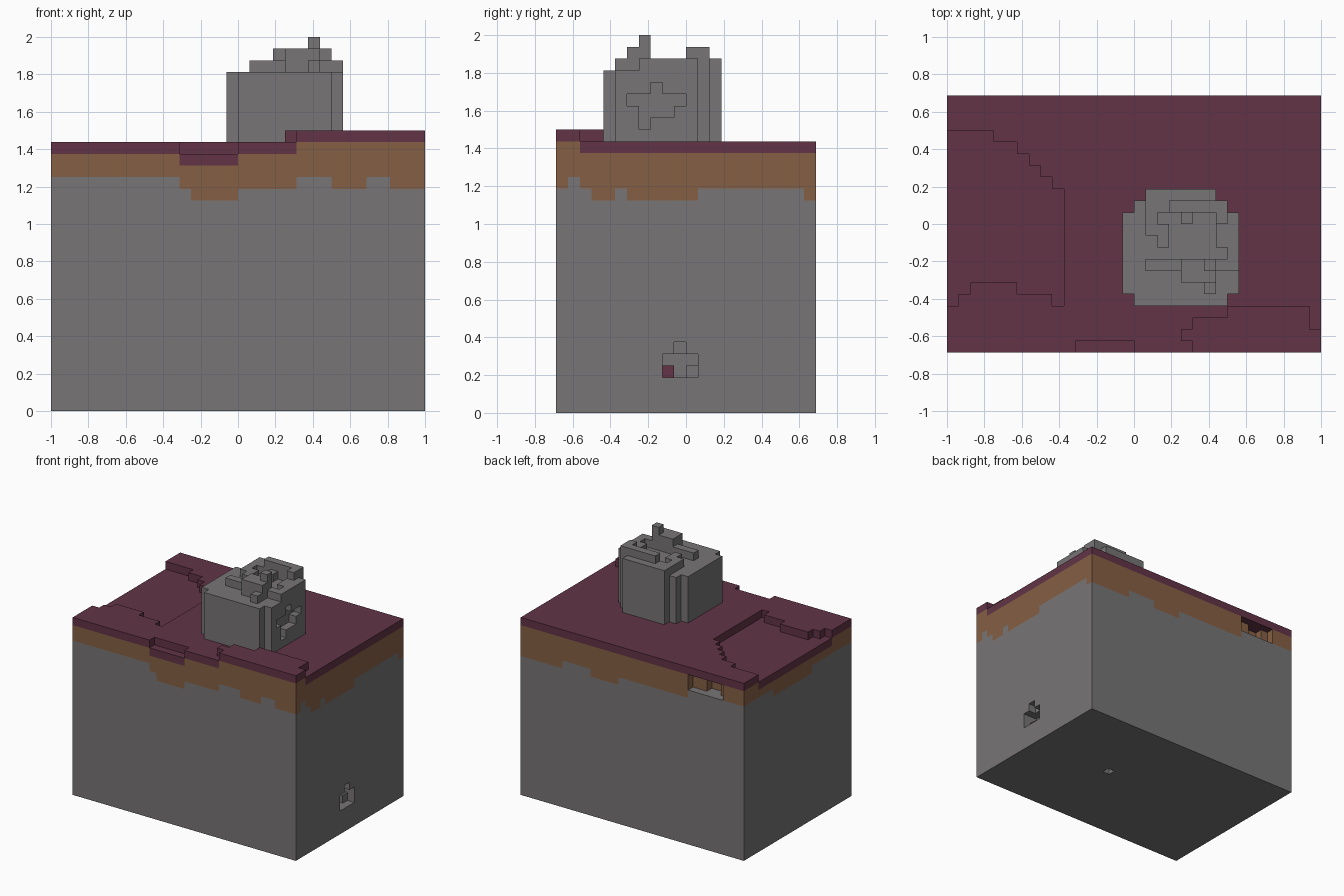
import bpy, bmesh
from mathutils import Vector
from itertools import product

cube = bpy.data.objects.get("Cube")
if cube:
    bpy.data.objects.remove(cube, do_unlink=True)

UNIT = 1 / 16
NX, NY, TOP = 32, 22, 23


def material(name, rgb):
    m = bpy.data.materials.new(name)
    m.use_nodes = True
    m.diffuse_color = (*rgb, 1)
    m.node_tree.nodes["Principled BSDF"].inputs["Base Color"].default_value = (*rgb, 1)
    return m


GREY = material("stone_grey", (0.185, 0.178, 0.181))
BROWN = material("soil_brown", (0.235, 0.117, 0.058))
MAROON = material("turf_maroon", (0.122, 0.034, 0.061))


def box(x0, x1, y0, y1, z0, z1):
    """Set of block cells in a half-open range."""
    return set(product(range(x0, x1), range(y0, y1), range(z0, z1)))


# Ground heights: level field, sunken hollow, raised ledge, front dip
height = {(x, y): TOP for x in range(NX) for y in range(NY)}
hollow_start = "4566665554"
hollow_end = "jjjjiihgfe"  # letters count on from a = 10
for x, (a, b) in enumerate(zip(hollow_start, hollow_end)):
    for y in range(int(a), int(b, 36)):
        height[x, y] = TOP - 1
ledge = {0: (21, 32), 1: (20, 32), 2: (21, 31), 3: (24, 31)}
ledge[1] = (20, 32)
ledge[2] = (21, 31)
for y, (a, b) in ledge.items():
    for x in range(a, b):
        height[x, y] = TOP + 1
for x in range(11, 16):
    height[x, 0] = TOP - 1

# Lower limit of the soil along each side: a is shallow, c is deep
LEVEL = {"a": 20, "b": 19, "c": 18}
front = "a" * 11 + "b" + "c" * 4 + "b" * 5 + "aaabbbaabbb"
right = "babccb" + "c" * 6 + "b" * 9 + "c"
back = "a" * 8 + "b" * 10 + "c" * 4 + "b" * 4 + "c" * 6
left = "a" * 8 + "b" * 8 + "a" * 6


def soil_floor(x, y):
    if y == 0:
        return LEVEL[front[x]]
    if x == NX - 1:
        return LEVEL[right[y]]
    if y == NY - 1:
        return LEVEL[back[x]]
    if x == 0:
        return LEVEL[left[y]]
    return LEVEL["a"]


turf, soil, stone = set(), set(), set()
for (x, y), h in height.items():
    f = soil_floor(x, y)
    turf.add((x, y, h - 1))
    soil |= box(x, x + 1, y, y + 1, f, h - 1)
    stone |= box(x, x + 1, y, y + 1, 0, f)

# Small cavities: back, side and underside
soil -= box(3, 8, 21, 22, 20, 22) | box(4, 6, 20, 21, 20, 22)
stone -= box(31, 32, 9, 12, 3, 5) | box(31, 32, 10, 11, 5, 6)
stone -= box(30, 31, 9, 12, 4, 5) | box(30, 31, 10, 11, 3, 4)
stone -= box(20, 21, 11, 12, 0, 1)
buried_turf = {(30, 9, 3)}
stone -= buried_turf

# Boulder: block heights seen from above, back row first
boulder_rows = """
..777777..
.67788888.
6676676687
6677666677
6667666677
6666666667
6677788977
6666688866
6666666766
.66666666.
""".split()
boulder = set()
for r, row in enumerate(boulder_rows):
    for c, n in enumerate(row):
        if n != ".":
            boulder |= box(15 + c, 16 + c, 13 - r, 14 - r, TOP, TOP + int(n))
# Notch in the side of the boulder
boulder -= (box(24, 25, 8, 9, 27, 28) | box(24, 25, 6, 11, 26, 27)
            | box(24, 25, 7, 10, 25, 26) | box(24, 25, 7, 8, 24, 25))

solid = turf | soil | stone | buried_turf | boulder


def build(name, cells, mat):
    """Make the exposed faces of a group of blocks."""
    bm = bmesh.new()
    verts = {}

    def vert(p):
        if p not in verts:
            verts[p] = bm.verts.new(((p[0] - NX / 2) * UNIT,
                                     (p[1] - NY / 2) * UNIT, p[2] * UNIT))
        return verts[p]

    for cell in sorted(cells):
        for axis, side in product(range(3), (0, 1)):
            near = list(cell)
            near[axis] += 1 if side else -1
            if tuple(near) in solid:
                continue
            u, v = (axis + 1) % 3, (axis + 2) % 3
            ring = []
            for du, dv in ((0, 0), (1, 0), (1, 1), (0, 1)):
                p = list(cell)
                p[axis] += side
                p[u] += du
                p[v] += dv
                ring.append(vert(tuple(p)))
            bm.faces.new(ring if side else ring[::-1])
    mesh = bpy.data.meshes.new(name)
    bm.to_mesh(mesh)
    bm.free()
    mesh.materials.append(mat)
    obj = bpy.data.objects.new(name, mesh)
    bpy.context.collection.objects.link(obj)


build("stone_base", stone, GREY)
build("soil_layer", soil, BROWN)
build("turf_layer", turf, MAROON)
build("buried_turf_block", buried_turf, MAROON)
build("boulder", boulder, GREY)
